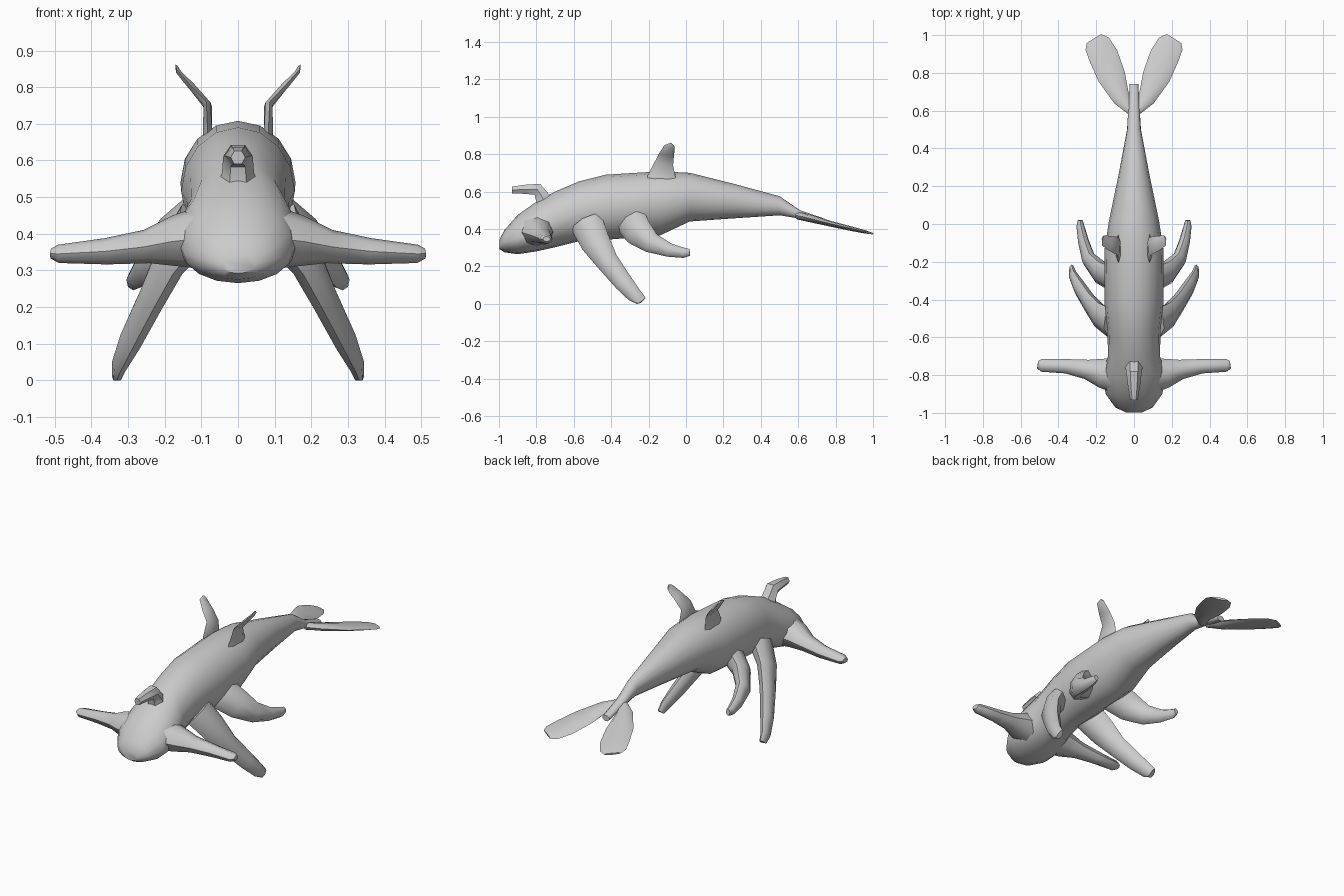
import bpy, bmesh, math
from mathutils import Vector


def skin(name, rings, mirror=False):
    """Skin a list of equal-sized point rings, cap the ends, smooth-shade."""
    bm = bmesh.new()
    loops = [[bm.verts.new(p) for p in ring] for ring in rings]
    n = len(loops[0])
    for r0, r1 in zip(loops, loops[1:]):
        for i in range(n):
            j = (i + 1) % n
            bm.faces.new((r0[i], r0[j], r1[j], r1[i]))
    bm.faces.new(loops[0])
    bm.faces.new(loops[-1])
    bmesh.ops.recalc_face_normals(bm, faces=bm.faces)
    me = bpy.data.meshes.new(name)
    bm.to_mesh(me)
    bm.free()
    ob = bpy.data.objects.new(name, me)
    bpy.context.collection.objects.link(ob)
    bpy.ops.object.select_all(action='DESELECT')
    ob.select_set(True)
    bpy.context.view_layer.objects.active = ob
    bpy.ops.object.shade_smooth_by_angle(angle=math.radians(45))
    if mirror:
        ob.modifiers.new("Mirror", 'MIRROR')
    return ob


def limb(name, path, across, sides=8, mirror=True):
    """Flattened tube: path entries are x, y, z, half width, half thickness."""
    pts = [Vector(p[:3]) for p in path]
    across = Vector(across)
    rings = []
    for k, p in enumerate(path):
        tan = (pts[min(k + 1, len(pts) - 1)] - pts[max(k - 1, 0)]).normalized()
        b = tan.cross(across).normalized()
        a = b.cross(tan)
        ring = []
        for i in range(sides):
            t = math.tau * i / sides
            v = pts[k] + a * p[3] * math.cos(t) + b * p[4] * math.sin(t)
            v.z = max(v.z, 0)
            ring.append(v)
        rings.append(ring)
    return skin(name, rings, mirror)


# Body: y, top, bottom, height of widest line, half width
profile = [
    (-.997, .345, .292, .315, .045), (-.97, .395, .275, .33, .10),
    (-.90, .475, .265, .35, .15), (-.80, .545, .28, .38, .168),
    (-.70, .60, .302, .43, .138), (-.57, .655, .335, .49, .14),
    (-.43, .69, .342, .515, .155), (-.14, .708, .365, .54, .157),
    (.02, .70, .44, .57, .132), (.26, .64, .457, .55, .082),
    (.50, .575, .473, .524, .037), (.61, .50, .455, .478, .03),
    (.74, .455, .422, .439, .023)]
rings = []
for y, top, bot, mid, w in profile:
    ring = []
    for i in range(16):
        s, c = math.sin(math.tau * i / 16), math.cos(math.tau * i / 16)
        ring.append((w * c, y, mid + s * (top - mid if s > 0 else mid - bot)))
    rings.append(ring)
skin("body", rings)

# Side arms of the head
limb("head_arm", [
    (.08, -.80, .39, .10, .09), (.17, -.79, .38, .078, .07),
    (.25, -.77, .365, .052, .046), (.36, -.753, .352, .038, .036),
    (.49, -.748, .345, .034, .025), (.51, -.745, .346, .02, .014)], (0, 1, 0))

# Forward-bent horn on the head
limb("horn", [
    (0, -.74, .50, .07, .07), (0, -.765, .565, .044, .046),
    (0, -.795, .612, .04, .038), (0, -.86, .612, .032, .028),
    (0, -.93, .608, .02, .021)], (1, 0, 0), 6, False)

# Long front legs
limb("front_leg", [
    (.11, -.53, .43, .09, .06), (.185, -.485, .33, .08, .045),
    (.235, -.42, .225, .06, .038), (.29, -.335, .115, .05, .033),
    (.323, -.275, .045, .04, .022), (.33, -.24, .008, .034, .014)],
    (0, .77, .64))

# Short rear flippers
limb("rear_flipper", [
    (.10, -.29, .44, .09, .06), (.18, -.255, .385, .08, .05),
    (.24, -.185, .325, .055, .038), (.268, -.09, .287, .037, .029),
    (.284, -.01, .272, .027, .021), (.285, .02, .275, .018, .013)],
    (0, .6, .8))

# Paired back fins
limb("back_fin", [
    (.08, -.13, .62, .09, .018), (.083, -.13, .68, .075, .014),
    (.083, -.118, .75, .05, .012), (.125, -.103, .80, .04, .011),
    (.16, -.088, .838, .03, .007), (.166, -.072, .852, .014, .004)],
    (0, 1, 0), 6)

# Tail flukes
limb("tail_fluke", [
    (.015, .60, .47, .025, .02), (.065, .66, .457, .045, .02),
    (.118, .78, .426, .074, .015), (.162, .89, .40, .079, .012),
    (.195, .955, .385, .07, .009), (.212, .981, .379, .046, .006)],
    (.88, -.45, .11))
